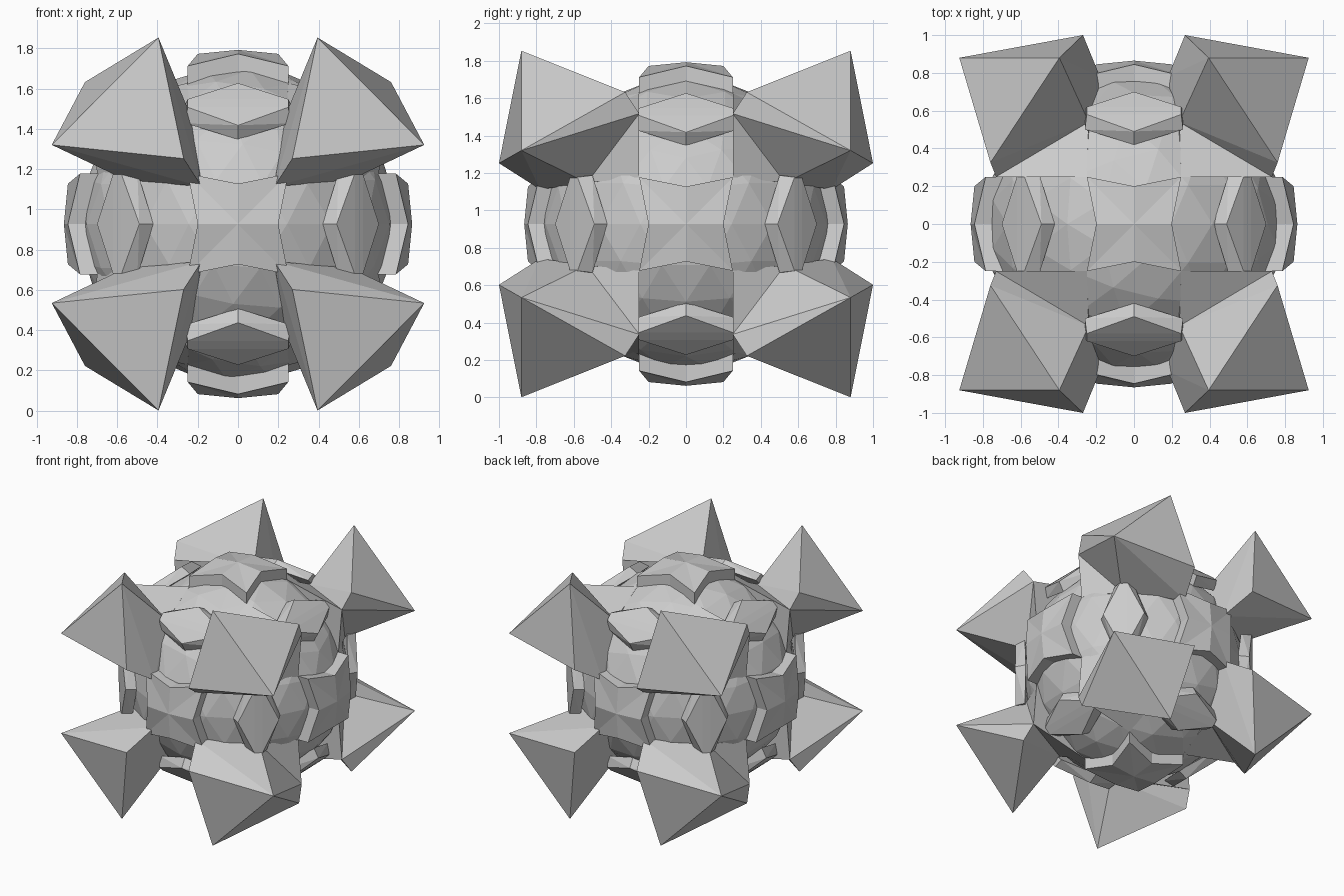
import bpy, bmesh, math
from itertools import product

if "Cube" in bpy.data.objects:
    bpy.data.objects.remove(bpy.data.objects["Cube"])

CZ = 0.927  # height of the centre


def finish(name, bm):
    bmesh.ops.recalc_face_normals(bm, faces=bm.faces)
    me = bpy.data.meshes.new(name)
    bm.to_mesh(me)
    bm.free()
    ob = bpy.data.objects.new(name, me)
    ob.location.z = CZ
    bpy.context.collection.objects.link(ob)
    return ob


def hull(name, pts):
    bm = bmesh.new()
    for p in pts:
        bm.verts.new(p)
    r = bmesh.ops.convex_hull(bm, input=bm.verts)
    junk = {g for g in r["geom_interior"] + r["geom_unused"]
            if isinstance(g, bmesh.types.BMVert)}
    bmesh.ops.delete(bm, geom=list(junk), context='VERTS')
    return finish(name, bm)


def cyc(v, k):
    # rotate coordinates so one part serves all three axes
    return [v[(i - k) % 3] for i in range(3)]


# Faceted core
bm = bmesh.new()
bmesh.ops.create_icosphere(bm, subdivisions=3, radius=0.79)
finish("core", bm)

# Raised star-edged caps on the six axes
star = [(.25, .25, .785), (0, .20, .845), (-.25, .25, .785), (-.20, 0, .845),
        (-.25, -.25, .785), (0, -.20, .845), (.25, -.25, .785), (.20, 0, .845)]
for k in range(3):
    for s in (1, -1):
        bm = bmesh.new()
        rim = [bm.verts.new(cyc((x, y, z * s), k)) for x, y, z in star]
        base = [bm.verts.new(cyc((x, y, (z - .13) * s), k)) for x, y, z in star]
        peak = bm.verts.new(cyc((0, 0, .865 * s), k))
        for i in range(8):
            j = (i + 1) % 8
            bm.faces.new((rim[i], rim[j], peak))
            bm.faces.new((rim[i], base[i], base[j], rim[j]))
        bm.faces.new(base)
        finish("axis_cap", bm)

# Raised six-sided plates halfway between the axes
top = [(.70, .49, 0), (.49, .70, 0), (.62, .58, .25), (.58, .62, .25),
       (.62, .58, -.25), (.58, .62, -.25)]
foot = [(.66, .42, 0), (.42, .66, 0), (.60, .50, .26), (.50, .60, .26),
        (.60, .50, -.26), (.50, .60, -.26)]
for k in range(3):
    for sa, sb in product((1, -1), repeat=2):
        hull("edge_plate", [cyc((x * sa, y * sb, h), k) for x, y, h in top + foot])

# Eight corner spikes: flared folded end, tapering neck and a root on the core
outer = [(.395, .88, .926), (.925, .88, .393), (.27, 1.0, .325), (.76, .325, .705)]
inner = [(.24, .54, .55), (.56, .53, .22), (.18, .78, .185), (.73, .25, .59)]
root = [(.25, .25, .70), (.70, .25, .25), (.25, .70, .25), (.25, .25, .25)]
for sx, sy, sz in product((1, -1), repeat=3):
    def flip(p):
        return (p[0] * sx, p[1] * sy, p[2] * sz)
    hull("corner_spike", [flip(p) for p in outer + inner])
    hull("spike_root", [flip(p) for p in inner + root])
